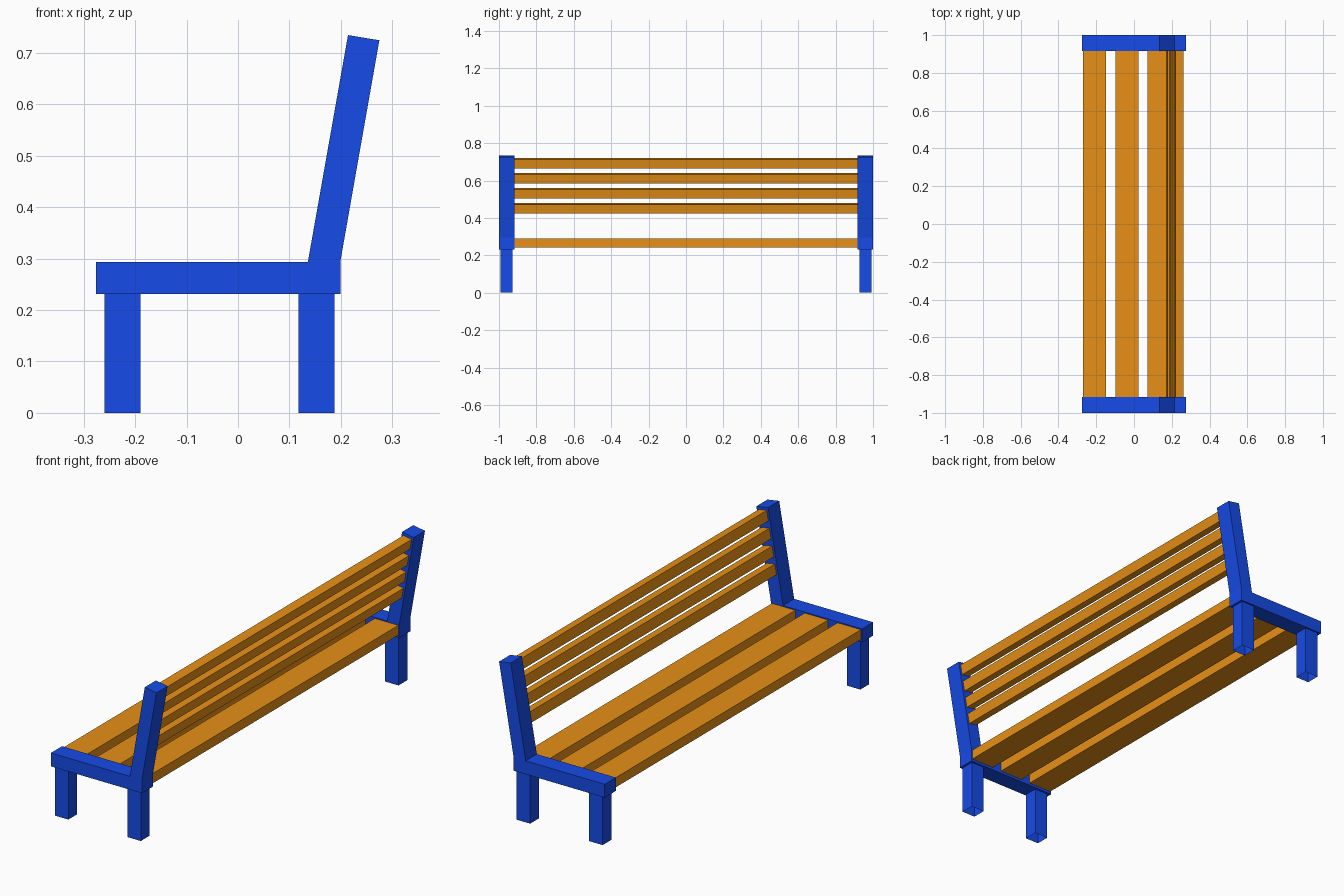
import bpy, bmesh, math
from mathutils import Matrix

cube = bpy.data.objects.get("Cube")
if cube:
    bpy.data.objects.remove(cube, do_unlink=True)


def material(name, color):
    m = bpy.data.materials.new(name)
    m.use_nodes = True
    m.diffuse_color = color
    m.node_tree.nodes["Principled BSDF"].inputs["Base Color"].default_value = color
    return m


BLUE = material("blue paint", (0.008, 0.07, 0.8, 1))
WOOD = material("orange wood", (0.8, 0.28, 0.008, 1))


def add_object(name, bm, mat):
    bmesh.ops.recalc_face_normals(bm, faces=bm.faces)
    mesh = bpy.data.meshes.new(name)
    bm.to_mesh(mesh)
    bm.free()
    mesh.materials.append(mat)
    ob = bpy.data.objects.new(name, mesh)
    bpy.context.collection.objects.link(ob)
    return ob


def box(name, center, size, mat, tilt=0, open_bottom=False):
    bm = bmesh.new()
    bmesh.ops.create_cube(bm, size=1, matrix=Matrix.Diagonal((*size, 1)))
    if open_bottom:
        bottom = [f for f in bm.faces if f.normal.z < -0.9]
        bmesh.ops.delete(bm, geom=bottom, context='FACES')
    ob = add_object(name, bm, mat)
    ob.location = center
    ob.rotation_euler.y = tilt
    return ob


def extrude_profile(name, points, y0, y1, mat):
    bm = bmesh.new()
    face = bm.faces.new([bm.verts.new((x, y0, z)) for x, z in points])
    grown = bmesh.ops.extrude_face_region(bm, geom=[face])["geom"]
    verts = [v for v in grown if isinstance(v, bmesh.types.BMVert)]
    bmesh.ops.translate(bm, verts=verts, vec=(0, y1 - y0, 0))
    return add_object(name, bm, mat)


TILT = math.radians(10)
INNER = 0.917

# End frames: seat rail and leaning back post in one profile, on two hollow legs
frame = [(-0.276, 0.231), (0.199, 0.231), (0.199, 0.294), (0.275, 0.725),
         (0.214, 0.735), (0.136, 0.294), (-0.276, 0.294)]
for side, label in ((-1, "near"), (1, "far")):
    extrude_profile(label + "_end_frame", frame, side * INNER, side, BLUE)
    for x, part in ((-0.225, "front_leg"), (0.153, "back_leg")):
        box(label + "_" + part, (x, side * 0.96, 0.1155), (0.07, 0.065, 0.231),
            BLUE, open_bottom=True)

# Seat slats
for i in range(3):
    box(f"seat_slat_{i + 1}", (-0.209 + i * 0.171, 0, 0.266),
        (0.122, 2 * INNER, 0.046), WOOD)

# Backrest slats, centred along the leaning posts
for i in range(4):
    z = 0.451 + i * 0.0805
    x = 0.1675 + (z - 0.293) * math.tan(TILT)
    box(f"back_slat_{i + 1}", (x, 0, z), (0.043, 2 * INNER, 0.049), WOOD, tilt=TILT)
